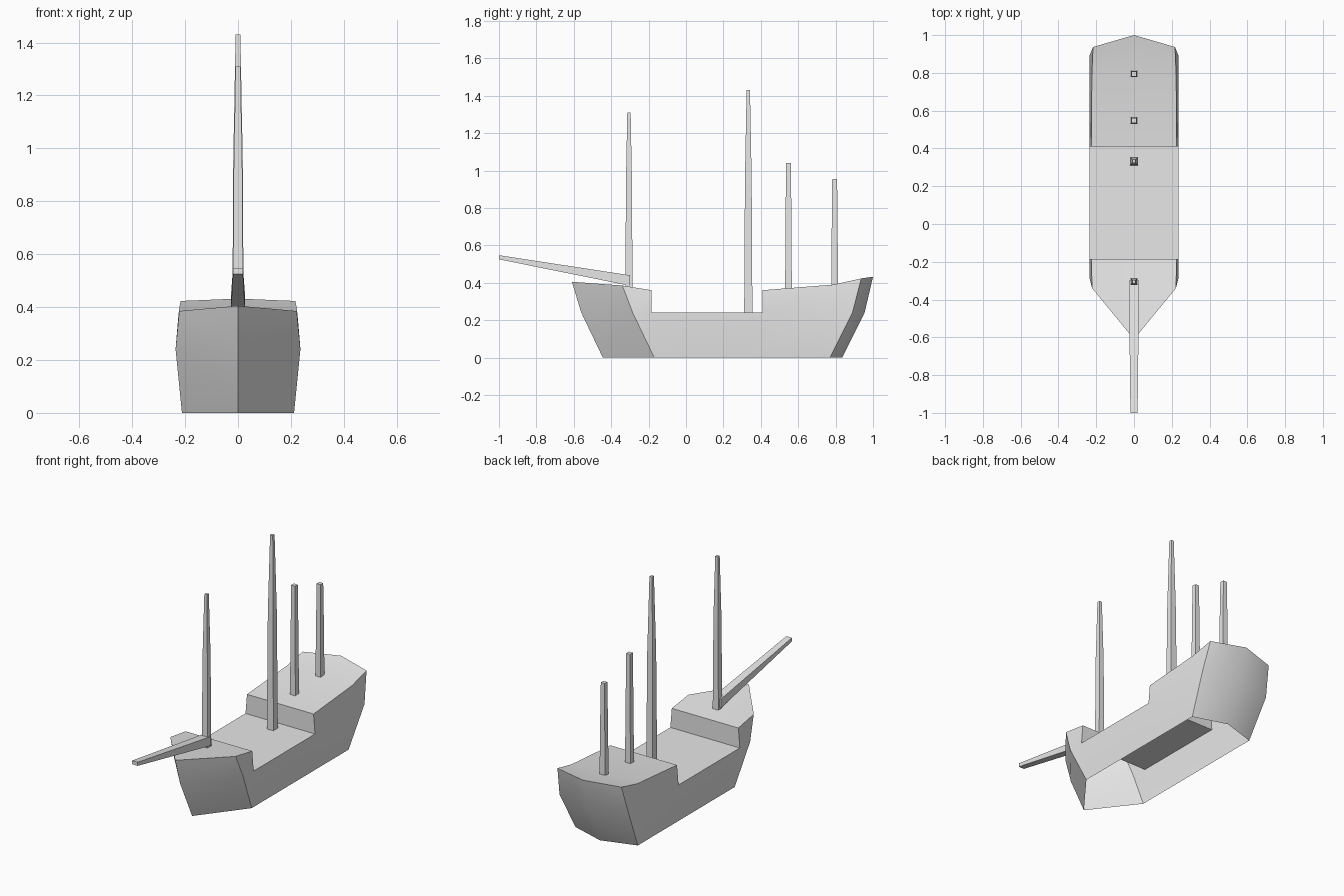
import bpy, bmesh, math
from mathutils import Vector

if "Cube" in bpy.data.objects:
    bpy.data.objects.remove(bpy.data.objects["Cube"], do_unlink=True)

grey = bpy.data.materials.new("plain_grey")
grey.use_nodes = True
grey.diffuse_color = (0.8, 0.8, 0.8, 1)
grey.node_tree.nodes["Principled BSDF"].inputs["Base Color"].default_value = (0.8, 0.8, 0.8, 1)


def finish(name, bm, smooth_angle=None):
    bmesh.ops.recalc_face_normals(bm, faces=bm.faces)
    mesh = bpy.data.meshes.new(name)
    bm.to_mesh(mesh)
    bm.free()
    mesh.materials.append(grey)
    obj = bpy.data.objects.new(name, mesh)
    bpy.context.collection.objects.link(obj)
    if smooth_angle:
        bpy.ops.object.select_all(action='DESELECT')
        obj.select_set(True)
        bpy.context.view_layer.objects.active = obj
        bpy.ops.object.shade_smooth_by_angle(angle=math.radians(smooth_angle))
    return obj


# Hull half: stations run bow tip, bow corner, fore break, aft break,
# aft deck bend, stern corner, stern tip; the keel side stays open
bottom = [(0, -.445, 0), (.212, -.17, 0), (.212, -.1, 0), (.212, .35, 0),
          (.212, .68, 0), (.212, .77, 0), (0, .835, 0)]
middle = [(0, -.56, .24), (.236, -.285, .24), (.236, -.185, .24), (.236, .41, .24),
          (.236, .79, .24), (.236, .89, .24), (0, .955, .24)]
top = [(0, -.61, .405), (.222, -.34, .385), (.226, -.185, .36), (.226, .41, .36),
       (.223, .79, .39), (.217, .937, .423), (0, 1, .432)]

bm = bmesh.new()
low, mid, high = [[bm.verts.new(p) for p in row] for row in (bottom, middle, top)]


def centre(v):
    return bm.verts.new((0, v.co.y, v.co.z))


# Side planking, with the waist left open above the middle level
for i in range(len(low) - 1):
    bm.faces.new((low[i], low[i + 1], mid[i + 1], mid[i]))
    if i != 2:
        bm.faces.new((mid[i], mid[i + 1], high[i + 1], high[i]))

# Decks and the two risers beside the waist
fore_low, aft_low = centre(mid[2]), centre(mid[3])
fore_high, aft_high, bend = centre(high[2]), centre(high[3]), centre(high[4])
for face in ((high[0], high[1], high[2], fore_high),
             (fore_high, high[2], mid[2], fore_low),
             (fore_low, mid[2], mid[3], aft_low),
             (aft_low, mid[3], high[3], aft_high),
             (aft_high, high[3], high[4], bend),
             (bend, high[4], high[5], high[6])):
    bm.faces.new(face)

bmesh.ops.mirror(bm, geom=bm.verts[:] + bm.edges[:] + bm.faces[:], axis='X', merge_dist=.001)
bmesh.ops.remove_doubles(bm, verts=bm.verts, dist=.001)
finish("hull", bm, 35)


# Square tapered spar through rings of (centre, half width, half depth)
def spar(name, rings, depth_axis):
    bm = bmesh.new()
    loops = []
    for c, w, d in rings:
        loops.append([bm.verts.new(Vector(c) + Vector((sx * w, 0, 0)) + Vector(depth_axis) * sd * d)
                      for sx, sd in ((-1, -1), (1, -1), (1, 1), (-1, 1))])
    for a, b in zip(loops, loops[1:]):
        for i in range(4):
            j = (i + 1) % 4
            bm.faces.new((a[i], a[j], b[j], b[i]))
    bm.faces.new(loops[0])
    bm.faces.new(loops[-1])
    finish(name, bm)


def mast(name, y, z0, z1, base, waist, tip):
    z_mid = z0 + (z1 - z0) * .6
    spar(name, [((0, y, z0), base, base), ((0, y, z_mid), waist, waist),
                ((0, y, z1), tip, tip)], (0, 1, 0))


mast("fore_mast", -.305, .375, 1.31, .019, .016, .009)
mast("main_mast", .333, .24, 1.43, .022, .018, .009)
mast("mizzen_mast", .548, .365, 1.04, .018, .0155, .013)
mast("rear_mast", .795, .385, .955, .018, .0155, .013)

# Bowsprit
spar("bowsprit", [((0, -.3, .412), .027, .028), ((0, -1, .536), .019, .011)], (0, 0, 1))
